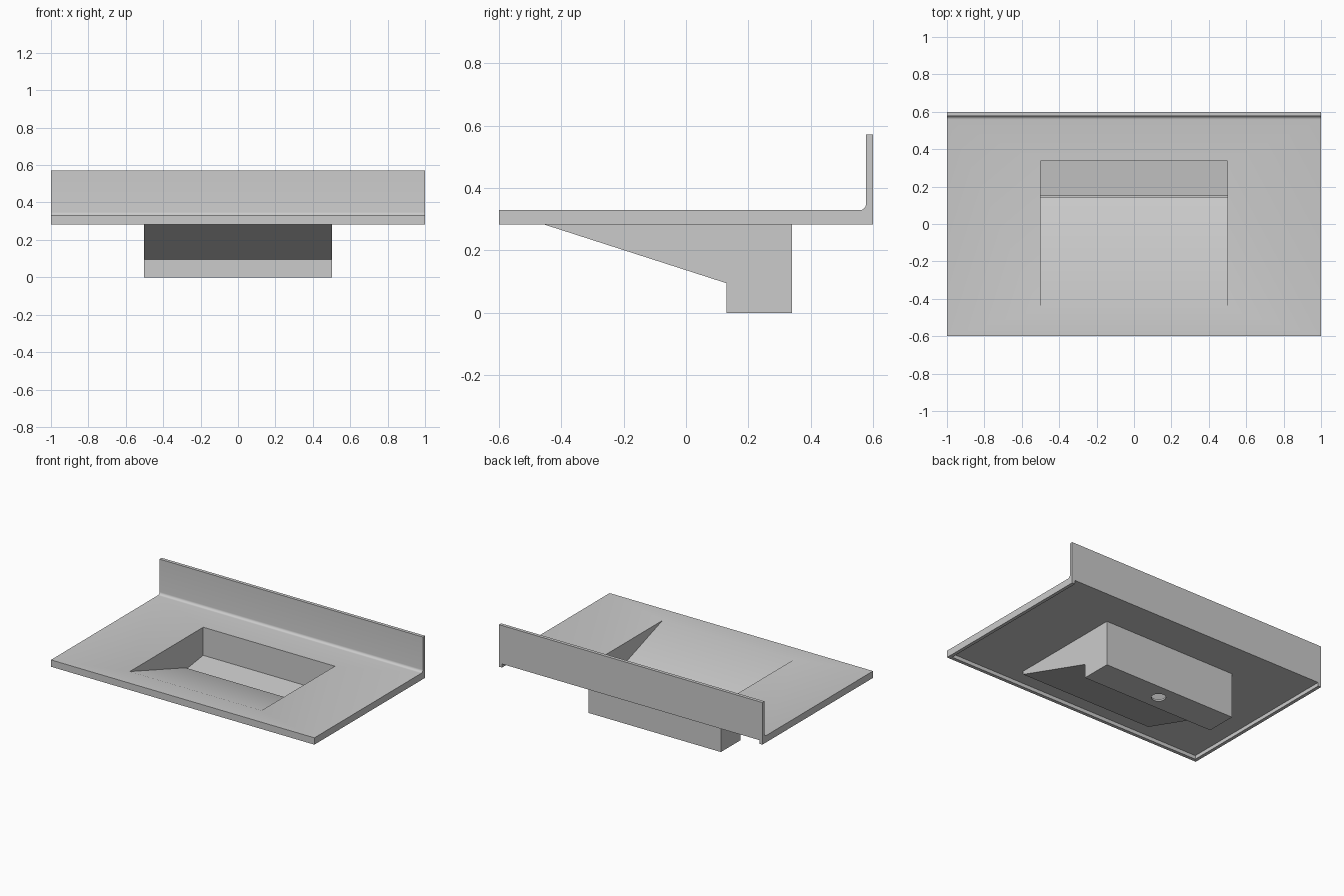
import bpy, bmesh, math

if "Cube" in bpy.data.objects:
    bpy.data.objects.remove(bpy.data.objects["Cube"])


def prism(name, profile, half):
    """Extrude a (y, z) profile along x from -half to half."""
    bm = bmesh.new()
    face = bm.faces.new([bm.verts.new((-half, y, z)) for y, z in profile])
    ext = bmesh.ops.extrude_face_region(bm, geom=[face])
    for v in ext["geom"]:
        if isinstance(v, bmesh.types.BMVert):
            v.co.x = half
    bmesh.ops.recalc_face_normals(bm, faces=bm.faces)
    mesh = bpy.data.meshes.new(name)
    bm.to_mesh(mesh)
    bm.free()
    obj = bpy.data.objects.new(name, mesh)
    bpy.context.collection.objects.link(obj)
    return obj


def combine(target, other, operation):
    """Apply a boolean and discard the helper."""
    bpy.context.view_layer.objects.active = target
    mod = target.modifiers.new("bool", "BOOLEAN")
    mod.operation = operation
    mod.solver = "EXACT"
    mod.object = other
    bpy.ops.object.modifier_apply(modifier=mod.name)
    bpy.data.objects.remove(other, do_unlink=True)


# Counter slab with backsplash and a coved inner corner
r = 0.018
cove = [(0.577 - r + r * math.sin(a), 0.33 + r - r * math.cos(a))
        for a in (math.radians(90 - 15 * i) for i in range(7))]
counter = prism("vanity_counter",
                [(-0.6, 0.283), (0.6, 0.283), (0.6, 0.572), (0.577, 0.572)]
                + cove + [(-0.6, 0.33)], 1.0)

# Hollow underside, open at the back, leaving a rim on three sides
combine(counter, prism("recess", [(-0.577, 0.2), (0.7, 0.2), (0.7, 0.308), (-0.577, 0.308)],
                       0.977), "DIFFERENCE")

# Outer body of the ramp basin
combine(counter, prism("basin_body", [(-0.463, 0.286), (0.13, 0.095), (0.13, 0), (0.34, 0),
                                      (0.34, 0.32), (-0.463, 0.32)], 0.503), "UNION")

# Basin cavity: sloping ramp dropping into the drain chamber
combine(counter, prism("cavity", [(-0.46, 0.33), (0.145, 0.125), (0.145, 0.012), (0.337, 0.012),
                                  (0.337, 0.4), (-0.46, 0.4)], 0.5), "DIFFERENCE")

# Drain hole in the chamber bottom
bpy.ops.mesh.primitive_cylinder_add(vertices=32, radius=0.045, depth=0.06,
                                    location=(0, 0.235, 0))
combine(counter, bpy.context.object, "DIFFERENCE")

# Removable floor panel hiding the drain, with a slot at its front edge
panel = prism("drain_cover", [(0.149, 0.112), (0.337, 0.137), (0.337, 0.127), (0.149, 0.102)], 0.5)

# Smooth cove and drain, crisp edges elsewhere
bpy.ops.object.select_all(action="DESELECT")
counter.select_set(True)
bpy.context.view_layer.objects.active = counter
bpy.ops.object.shade_smooth_by_angle(angle=math.radians(30))
